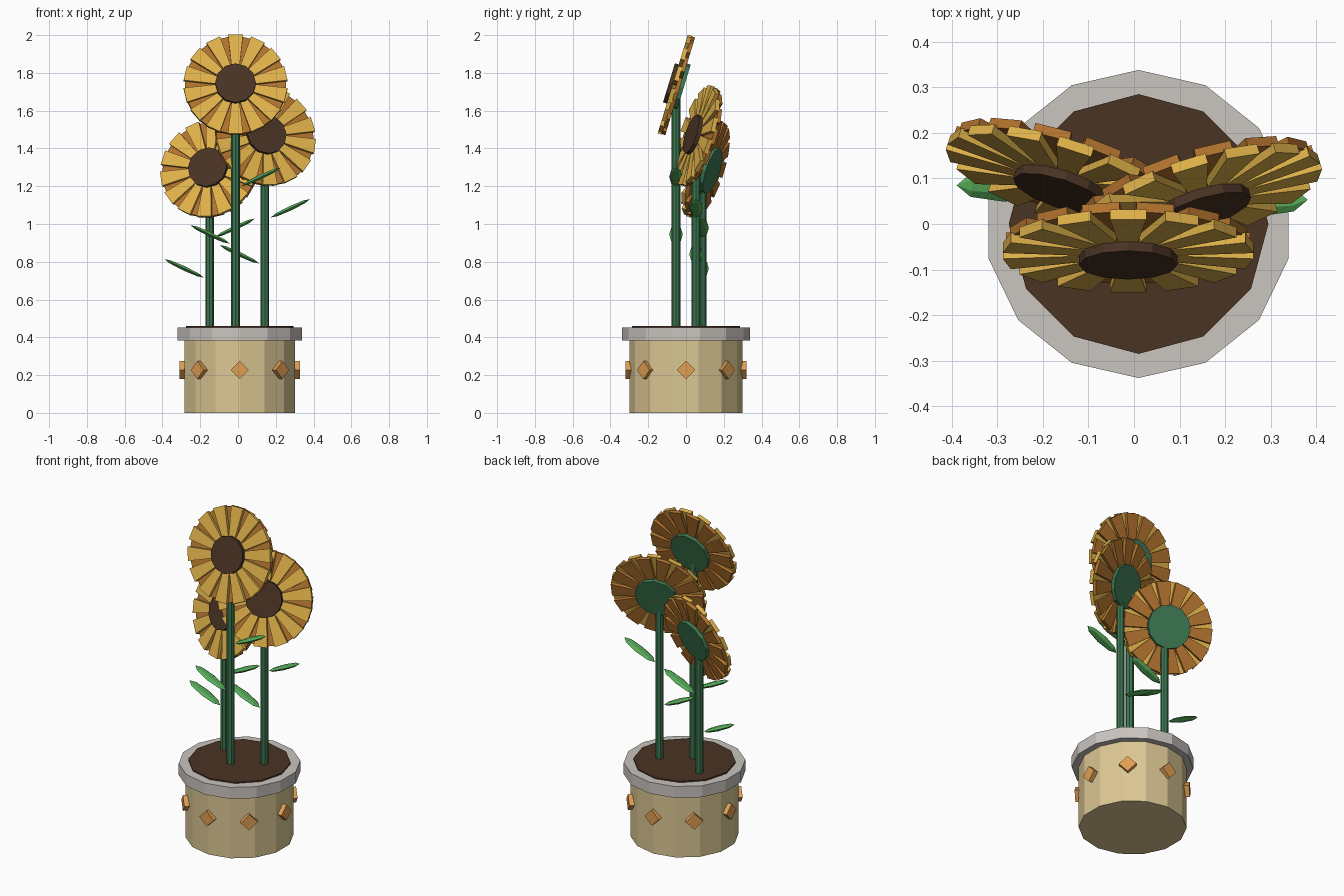
import bpy, bmesh, math
from mathutils import Matrix, Vector

if "Cube" in bpy.data.objects:
    bpy.data.objects.remove(bpy.data.objects["Cube"])


def material(name, r, g, b):
    lin = lambda c: ((c + 0.055) / 1.055) ** 2.4 if c > 0.04045 else c / 12.92
    m = bpy.data.materials.new(name)
    m.diffuse_color = (lin(r), lin(g), lin(b), 1)
    m.use_nodes = True
    m.node_tree.nodes["Principled BSDF"].inputs["Base Color"].default_value = m.diffuse_color
    return m


TAN = material("tan clay", 0.86, 0.78, 0.58)
GREY = material("light grey", 0.79, 0.77, 0.75)
ORNAMENT = material("amber ornament", 0.88, 0.62, 0.32)
BROWN = material("dark brown", 0.29, 0.20, 0.14)
STEM = material("stem green", 0.24, 0.47, 0.32)
LEAF = material("leaf green", 0.34, 0.67, 0.35)
YELLOW = material("petal yellow", 0.88, 0.70, 0.29)
ORANGE = material("petal orange", 0.70, 0.45, 0.18)


def finish(name, bm, mat, matrix=Matrix()):
    bm.transform(matrix)
    bmesh.ops.recalc_face_normals(bm, faces=bm.faces)
    me = bpy.data.meshes.new(name)
    bm.to_mesh(me)
    bm.free()
    me.materials.append(mat)
    ob = bpy.data.objects.new(name, me)
    bpy.context.collection.objects.link(ob)
    return ob


def cylinder(name, mat, sides, r, z0, z1, matrix=Matrix()):
    """Upright cylinder with a corner on the +y axis."""
    bm = bmesh.new()
    bmesh.ops.create_cone(bm, cap_ends=True, segments=sides, radius1=r, radius2=r, depth=z1 - z0)
    corner = max(bm.verts, key=lambda v: v.co.y)
    turn = math.atan2(corner.co.x, corner.co.y)
    bm.transform(Matrix.Translation((0, 0, (z0 + z1) / 2)) @ Matrix.Rotation(turn, 4, 'Z'))
    return finish(name, bm, mat, matrix)


def petals(name, mat, count, phase, r0, r1, w0, w1, y0, y1, matrix):
    """Ring of wedge-shaped slabs in the local XZ plane."""
    bm = bmesh.new()
    for i in range(count):
        rot = Matrix.Rotation((i + phase) * math.tau / count, 3, 'Y')
        shape = [(-w0 / 2, r0), (w0 / 2, r0), (w1 / 2, r1), (-w1 / 2, r1)]
        front = [bm.verts.new(rot @ Vector((x, y0, z))) for x, z in shape]
        back = [bm.verts.new(rot @ Vector((x, y1, z))) for x, z in shape]
        bm.faces.new(front)
        bm.faces.new(back[::-1])
        for k in range(4):
            j = (k + 1) % 4
            bm.faces.new((front[k], back[k], back[j], front[j]))
    return finish(name, bm, mat, matrix)


def leaf(name, x, y, z, side):
    """Flattened faceted lens pointing outward and up."""
    bm = bmesh.new()
    bmesh.ops.create_uvsphere(bm, u_segments=6, v_segments=4, radius=1)
    bm.transform(Matrix.Rotation(math.pi / 2, 4, 'Y'))
    m = (Matrix.Translation((x + side * 0.135, y, z))
         @ Matrix.Rotation(-side * math.radians(25), 4, 'Y')
         @ Matrix.Diagonal((0.115, 0.036, 0.014, 1)))
    return finish(name, bm, LEAF, m)


# Pot, rim and soil
CENTRE = Matrix.Translation((0.01, 0, 0))
cylinder("pot", TAN, 14, 0.30, 0, 0.39, CENTRE)
cylinder("pot_rim", GREY, 14, 0.338, 0.382, 0.452, CENTRE)
cylinder("soil", BROWN, 12, 0.285, 0.40, 0.46, CENTRE)

# Diamond ornaments around the pot
for i in range(8):
    bm = bmesh.new()
    bmesh.ops.create_cube(bm, size=1)
    m = (CENTRE @ Matrix.Rotation(i * math.pi / 4, 4, 'Z')
         @ Matrix.Translation((0, -0.302, 0.227))
         @ Matrix.Rotation(math.pi / 4, 4, 'Y')
         @ Matrix.Diagonal((0.068, 0.034, 0.068, 1)))
    finish(f"ornament_{i + 1}", bm, ORNAMENT, m)

# Flowers: stem x, stem y, head y, head z, radius, yaw, left leaf z, right leaf z
FLOWERS = {
    "left": (-0.150, 0.085, 0.105, 1.290, 0.266, -18, 0.765, 0.98),
    "middle": (-0.013, -0.053, -0.050, 1.735, 0.273, 0, 0.945, 1.25),
    "right": (0.142, 0.053, 0.065, 1.465, 0.273, 17, 0.84, 1.083),
}
for name, (x, y, hy, hz, r, yaw, zl, zr) in FLOWERS.items():
    cylinder(name + "_stem", STEM, 8, 0.023, 0.44, hz - 0.04, Matrix.Translation((x, y, 0)))
    leaf(name + "_leaf_a", x, y, zl, -1)
    leaf(name + "_leaf_b", x, y, zr, 1)
    # Head faces -y, turned by yaw and leaned back
    head = (Matrix.Translation((x, hy, hz)) @ Matrix.Rotation(math.radians(yaw), 4, 'Z')
            @ Matrix.Rotation(math.radians(-17), 4, 'X'))
    petals(name + "_front_petals", YELLOW, 14, 0, 0.07, r, 0.036, 0.080, -0.021, 0.002, head)
    petals(name + "_back_petals", ORANGE, 14, 0.5, 0.07, r - 0.005, 0.036, 0.084, -0.002, 0.020, head)
    face = head @ Matrix.Rotation(math.pi / 2, 4, 'X')
    cylinder(name + "_seed_disc", BROWN, 12, 0.108, 0.0, 0.042, face)
    cylinder(name + "_sepal_disc", STEM, 12, 0.126, -0.040, -0.005, face)
